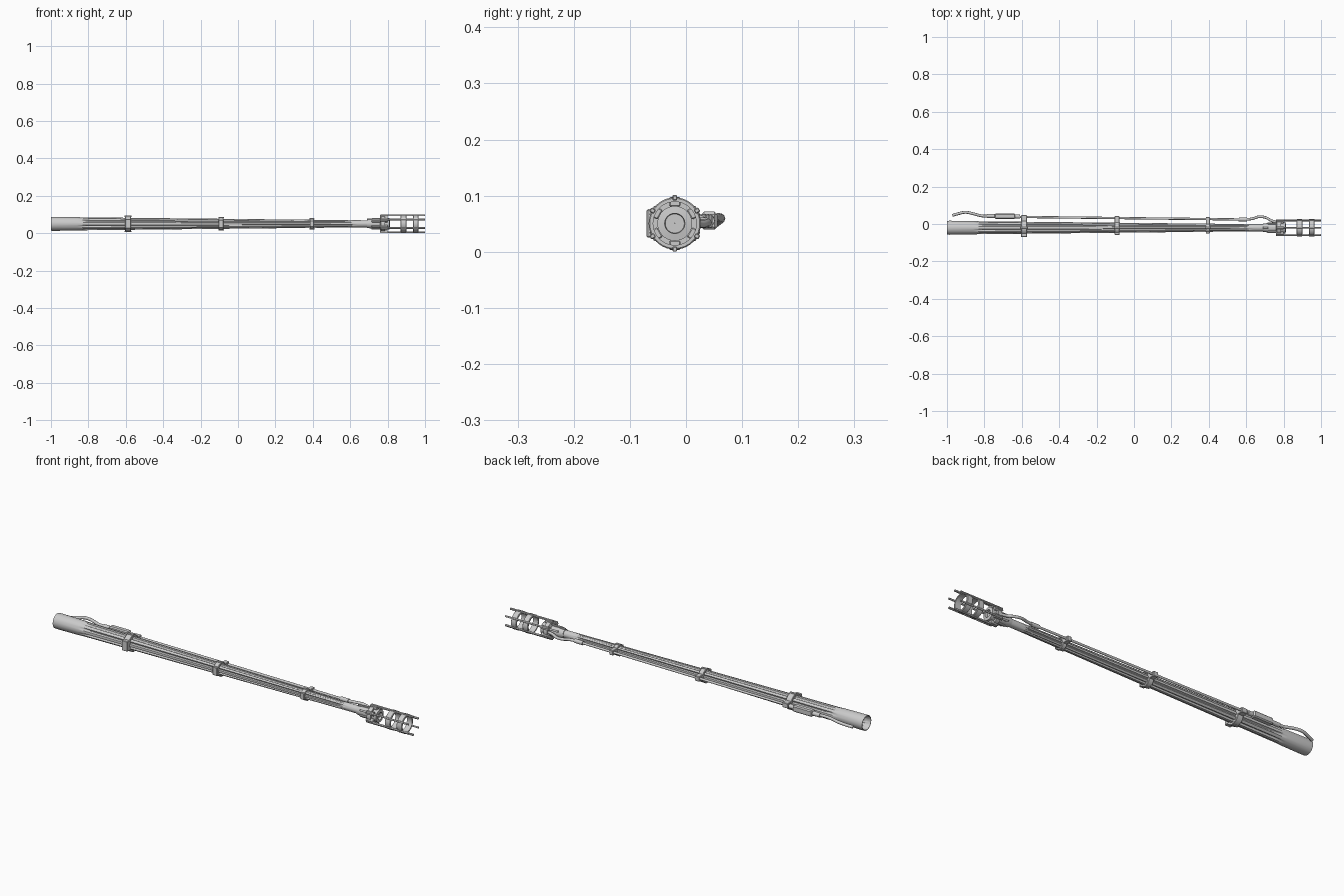
import bpy, bmesh, math
from mathutils import Vector, Matrix

if "Cube" in bpy.data.objects:
    bpy.data.objects.remove(bpy.data.objects["Cube"])

CY, CZ = -0.02, 0.0505          # barrel axis
TAU = 2 * math.pi


def finish(name, bm, smooth=True):
    bmesh.ops.recalc_face_normals(bm, faces=bm.faces)
    me = bpy.data.meshes.new(name)
    bm.to_mesh(me)
    bm.free()
    ob = bpy.data.objects.new(name, me)
    bpy.context.collection.objects.link(ob)
    if smooth:
        bpy.ops.object.select_all(action='DESELECT')
        ob.select_set(True)
        bpy.context.view_layer.objects.active = ob
        bpy.ops.object.shade_smooth_by_angle(angle=math.radians(35))
    return ob


def lathe(name, profile, segs=40, closed=False, flute=None):
    """Revolve (x, r) points about the barrel axis; flute(x, angle) cuts grooves."""
    bm = bmesh.new()
    rings = []
    for x, r in profile:
        ring = []
        for i in range(segs):
            a = TAU * i / segs
            q = r - (flute(x, a) if flute else 0)
            ring.append(bm.verts.new((x, CY + q * math.cos(a), CZ + q * math.sin(a))))
        rings.append(ring)
    pairs = list(zip(rings, rings[1:]))
    if closed:
        pairs.append((rings[-1], rings[0]))
    for p, q in pairs:
        for i in range(segs):
            j = (i + 1) % segs
            bm.faces.new((p[i], p[j], q[j], q[i]))
    return finish(name, bm)


def ring(name, x0, x1, ri, ro):
    b = 0.002
    return lathe(name, [(x0, ri), (x0, ro - b), (x0 + b, ro), (x1 - b, ro), (x1, ro - b), (x1, ri)],
                 closed=True)


def box(name, lo, hi, bevel=0.002, angle=0):
    """Bevelled box given by two corners, optionally turned about the barrel axis."""
    lo, hi = Vector(lo), Vector(hi)
    bm = bmesh.new()
    bmesh.ops.create_cube(bm, size=1, matrix=Matrix.Translation((lo + hi) / 2)
                          @ Matrix.Diagonal((*(hi - lo), 1)))
    if bevel:
        bmesh.ops.bevel(bm, geom=bm.edges[:], offset=bevel, segments=1, affect='EDGES')
    if angle:
        bmesh.ops.rotate(bm, verts=bm.verts, cent=(0, CY, CZ),
                         matrix=Matrix.Rotation(angle, 3, 'X'))
    return finish(name, bm, False)


def tube(name, pts, r):
    cu = bpy.data.curves.new(name, 'CURVE')
    cu.dimensions = '3D'
    cu.bevel_depth, cu.bevel_resolution, cu.resolution_u = r, 3, 6
    cu.use_fill_caps = True
    sp = cu.splines.new('BEZIER')
    sp.bezier_points.add(len(pts) - 1)
    for bp, p in zip(sp.bezier_points, pts):
        bp.co = p
        bp.handle_left_type = bp.handle_right_type = 'AUTO'
    ob = bpy.data.objects.new(name, cu)
    bpy.context.collection.objects.link(ob)
    bpy.ops.object.select_all(action='DESELECT')
    ob.select_set(True)
    bpy.context.view_layer.objects.active = ob
    bpy.ops.object.convert(target='MESH')
    bpy.ops.object.shade_smooth_by_angle(angle=math.radians(40))
    return bpy.context.object


def barrel_radius(x):
    return 0.035 - 0.0165 * (x + 0.86) / 1.56


# fluted tapering barrel with open breech
def flute(x, a):
    if not -0.85 < x < 0.63:
        return 0
    ramp = min(1, (x + 0.85) / 0.05, (0.63 - x) / 0.05)
    return ramp * 0.24 * barrel_radius(x) * max(0, math.cos(8 * a + math.pi)) ** 0.6


stations = [-0.86, -0.84, -0.82, -0.80, -0.5, -0.2, 0.1, 0.4, 0.58, 0.6, 0.62, 0.64]
lathe("barrel", [(-0.7, 0.001), (-0.7, 0.030), (-0.97, 0.032), (-1, 0.034), (-1, 0.037), (-0.985, 0.0375)]
      + [(x, barrel_radius(x) + (0.001 if x < -0.85 else 0)) for x in stations]
      + [(0.77, 0.0185)], segs=96, flute=lambda x, a: 0 if x < -0.855 else flute(x, a))

# clamps along the barrel, each with a side pad and an arm to the conduit
for n, (x, ro, w, pad) in enumerate([(-0.588, 0.041, 0.032, -0.070),
                                     (-0.09, 0.034, 0.026, -0.058),
                                     (0.395, 0.027, 0.022, -0.050)]):
    ring(f"clamp_{n}", x - w / 2, x + w / 2, barrel_radius(x) - 0.006, ro)
    h = ro * 0.62
    box(f"clamp_pad_{n}", (x - w / 2, pad, CZ - h), (x + w / 2, CY - ro * 0.7, CZ + h))
    py = 0.037 - 0.013 * (x + 0.6) / 1.2
    box(f"clamp_arm_{n}", (x - w / 2, CY + ro * 0.7, CZ - 0.008),
        (x + w / 2, py + 0.010, CZ + 0.017))
    for a in (90, 270):
        box(f"clamp_lug_{n}_{a}", (x - w / 2 - 0.002, CY + ro - 0.004, CZ - 0.006),
            (x + w / 2 + 0.002, CY + ro + 0.003, CZ + 0.006), 0.001, math.radians(a))

# conduit on the +y side: rear hose, junction box, long pipe, front hose
PZ = CZ + 0.005
tube("rear_hose", [(-0.97, 0.046, PZ - 0.008), (-0.94, 0.055, PZ - 0.003), (-0.90, 0.0625, PZ + 0.004),
                   (-0.86, 0.055, PZ + 0.006), (-0.81, 0.043, PZ + 0.002), (-0.76, 0.043, PZ)], 0.0075)
box("junction_box", (-0.745, 0.027, PZ - 0.016), (-0.635, 0.056, PZ + 0.016), 0.005)
tube("junction_collar", [(-0.785, 0.043, PZ), (-0.61, 0.040, PZ)], 0.011)
tube("conduit_pipe", [(-0.63, 0.038, PZ), (0.60, 0.024, PZ)], 0.006)
tube("conduit_coupler", [(0.56, 0.0245, PZ), (0.605, 0.024, PZ)], 0.0105)
tube("front_hose", [(0.60, 0.024, PZ), (0.635, 0.029, PZ), (0.67, 0.039, PZ - 0.003),
                    (0.705, 0.034, PZ - 0.005), (0.735, 0.018, PZ - 0.005),
                    (0.77, 0.009, PZ - 0.005)], 0.007)

# muzzle base: sleeve, flange, capped bore tube
lathe("muzzle_sleeve", [(0.69, 0.018), (0.69, 0.022), (0.715, 0.025), (0.76, 0.025),
                        (0.765, 0.041), (0.785, 0.041), (0.785, 0.031), (0.81, 0.031),
                        (0.812, 0.018), (0.80, 0.017), (0.80, 0.0005)])
for n in range(6):
    a = math.radians(30 + 60 * n)
    # base claw, long cage bar and rib on the sleeve
    box(f"cage_claw_{n}", (0.76, CY + 0.030, CZ - 0.010), (0.80, CY + 0.0475, CZ + 0.010), 0.002, a)
    box(f"cage_bar_{n}", (0.762, CY + 0.041, CZ - 0.0042), (1.0, CY + 0.0503, CZ + 0.0042), 0.0015, a)
    box(f"sleeve_rib_{n}", (0.715, CY + 0.02, CZ - 0.005), (0.765, CY + 0.031, CZ + 0.005), 0.0015, a)

# muzzle cage rings
for n, x in enumerate((0.885, 0.95)):
    ring(f"cage_ring_{n}", x - 0.015, x + 0.015, 0.0385, 0.0465)
# small sight stud on top of the front barrel
box("top_stud", (0.69, CY - 0.006, CZ + 0.015), (0.72, CY + 0.006, CZ + 0.028), 0.0015)
